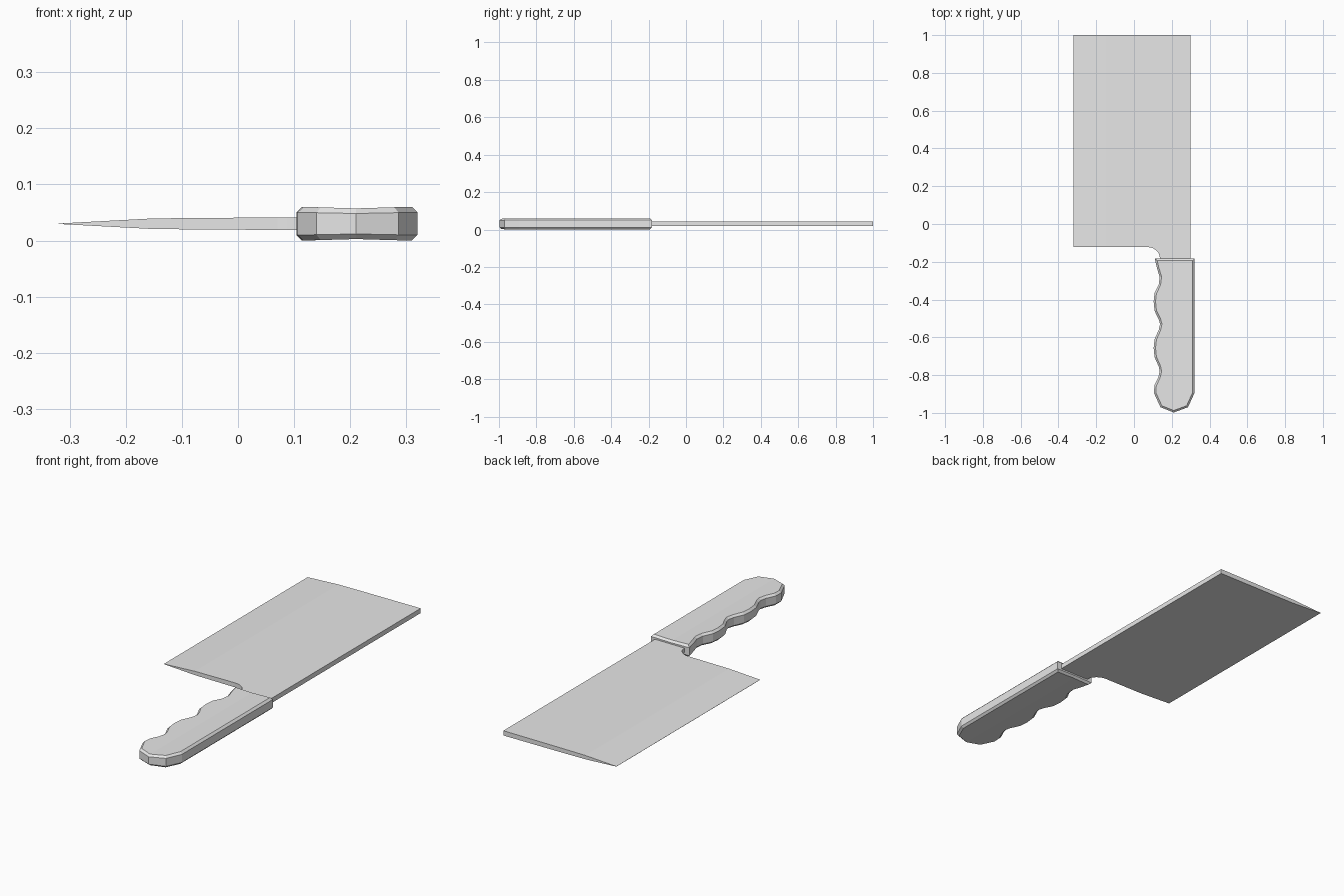
import bpy, bmesh, math
from mathutils import Vector

cube = bpy.data.objects.get("Cube")
if cube:
    bpy.data.objects.remove(cube, do_unlink=True)

MID = 0.03  # height of the centre plane

grey = bpy.data.materials.new("plain grey")
grey.use_nodes = True
grey.diffuse_color = (0.8, 0.8, 0.8, 1)
grey.node_tree.nodes["Principled BSDF"].inputs["Base Color"].default_value = (0.8, 0.8, 0.8, 1)


def slab(outline, half):
    """Extrude a flat outline to a slab centred on the middle plane."""
    bm = bmesh.new()
    face = bm.faces.new([bm.verts.new((x, y, MID - half)) for x, y in outline])
    up = bmesh.ops.extrude_face_region(bm, geom=[face])["geom"]
    bmesh.ops.translate(bm, vec=(0, 0, 2 * half),
                        verts=[v for v in up if isinstance(v, bmesh.types.BMVert)])
    bmesh.ops.recalc_face_normals(bm, faces=bm.faces)
    return bm


def split(bm, x):
    bmesh.ops.bisect_plane(bm, geom=bm.verts[:] + bm.edges[:] + bm.faces[:], dist=0.001,
                           plane_co=Vector((x, 0, 0)), plane_no=Vector((1, 0, 0)))


def finish(bm, name):
    bmesh.ops.recalc_face_normals(bm, faces=bm.faces)
    mesh = bpy.data.meshes.new(name)
    bm.to_mesh(mesh)
    bm.free()
    mesh.materials.append(grey)
    obj = bpy.data.objects.new(name, mesh)
    bpy.context.collection.objects.link(obj)


# Blade with a rounded fillet down to the neck, which runs into the handle
fillet = [(0.07 + 0.067 * math.sin(a), -0.18 + 0.058 * math.cos(a))
          for a in (math.pi / 2 * i / 6 for i in range(7))]
blade = slab([(-0.32, 1), (-0.32, -0.122)] + fillet
             + [(0.137, -0.21), (0.298, -0.21), (0.298, 1)], 0.01)

# Thickness tapers from the spine to the cutting edge
taper = [(-0.32, 0.0004), (-0.15, 0.0095), (0.0, 0.0107), (0.3, 0.0118)]
for x, _ in taper[1:3]:
    split(blade, x)
for v in blade.verts:
    for (x0, h0), (x1, h1) in zip(taper, taper[1:]):
        if x0 - 1e-4 <= v.co.x <= x1 + 1e-4:
            h = h0 + (h1 - h0) * (v.co.x - x0) / (x1 - x0)
            v.co.z = MID + math.copysign(h, v.co.z - MID)
            break
finish(blade, "blade")

# Handle with finger grooves on one side and a faceted butt
grip = [(0.11, -0.183), (0.122, -0.235), (0.136, -0.28), (0.131, -0.32),
        (0.109, -0.365), (0.104, -0.41), (0.109, -0.46), (0.131, -0.505),
        (0.138, -0.53), (0.131, -0.56), (0.109, -0.61), (0.104, -0.655),
        (0.109, -0.705), (0.131, -0.755), (0.136, -0.78), (0.129, -0.81),
        (0.108, -0.855), (0.106, -0.895), (0.14, -0.97)]
butt = [(0.21, -0.998), (0.286, -0.97), (0.32, -0.895), (0.32, -0.183)]
handle = slab(grip + butt, 0.03)
rims = [e for e in handle.edges if abs(e.verts[0].co.z - e.verts[1].co.z) < 1e-5]
bmesh.ops.bevel(handle, geom=rims, offset=0.01, segments=1, affect='EDGES')

# Slight hollow along the middle of both broad faces
split(handle, 0.21)
for v in handle.verts:
    side = min(abs(v.co.x - 0.21) / 0.09, 1)
    v.co.z = MID + (v.co.z - MID) * (0.91 + 0.09 * side)
finish(handle, "handle")
